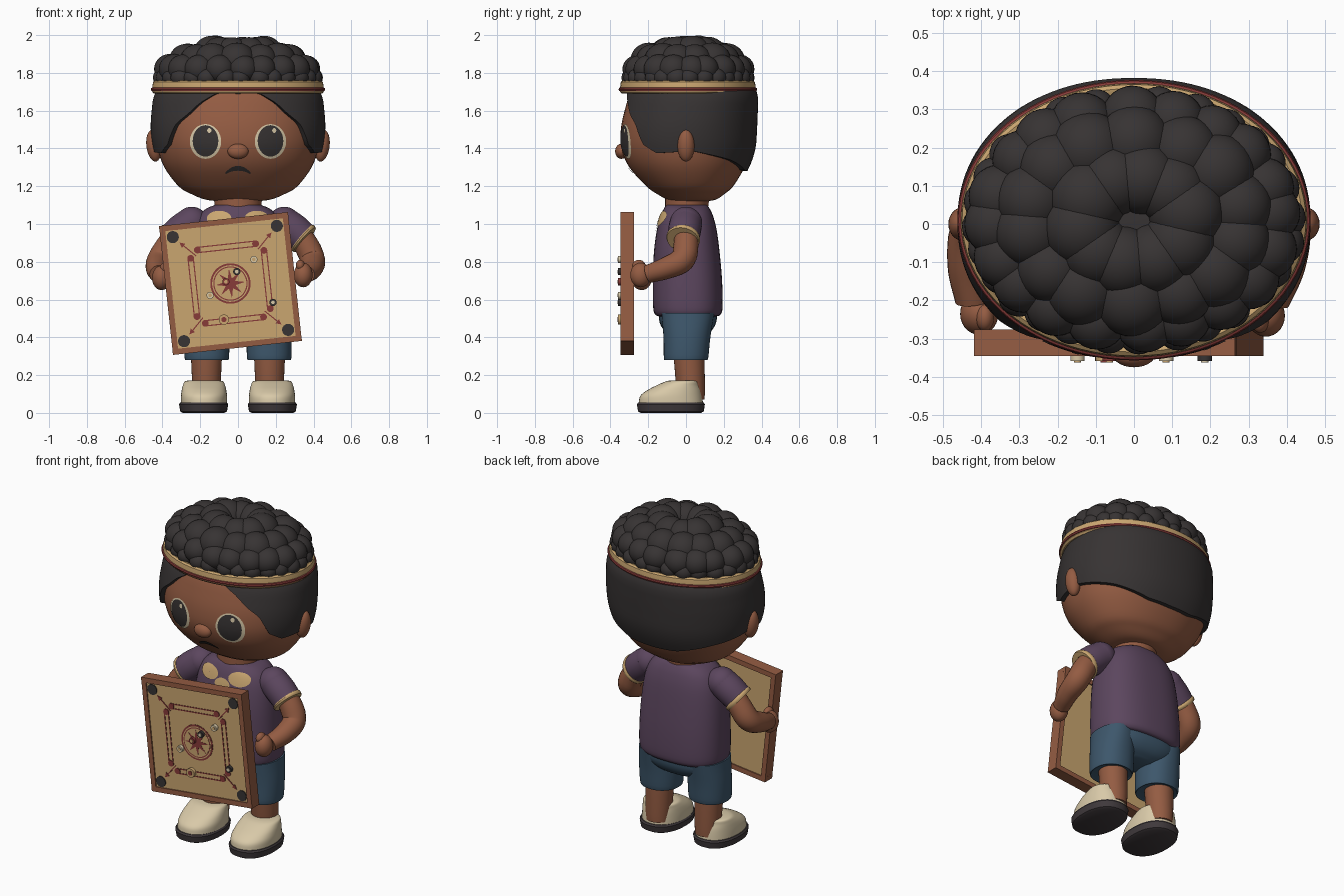
import bpy, bmesh, random
from math import sin, cos, pi, radians, degrees, copysign
from mathutils import Vector, Matrix

if "Cube" in bpy.data.objects:
    bpy.data.objects.remove(bpy.data.objects["Cube"])
random.seed(4)
made = []


def material(name, *srgb):
    lin = [c / 12.92 if c < 0.04 else ((c + 0.055) / 1.055) ** 2.4 for c in srgb]
    m = bpy.data.materials.new(name)
    m.use_nodes = True
    m.diffuse_color = (*lin, 1)
    m.node_tree.nodes["Principled BSDF"].inputs["Base Color"].default_value = (*lin, 1)
    return m


SKIN = material("warm brown", 0.58, 0.36, 0.26)
HAIR = material("soft black", 0.215, 0.2, 0.2)
PURPLE = material("plum", 0.36, 0.275, 0.37)
DENIM = material("denim blue", 0.24, 0.34, 0.42)
TAN = material("tan", 0.79, 0.65, 0.44)
RED = material("dark red", 0.53, 0.23, 0.22)
IVORY = material("ivory", 0.85, 0.79, 0.66)
SOLE = material("sole charcoal", 0.25, 0.225, 0.235)


def finish(name, bm, mat, matrix=None):
    me = bpy.data.meshes.new(name)
    bm.to_mesh(me)
    bm.free()
    me.materials.append(mat)
    ob = bpy.data.objects.new(name, me)
    bpy.context.collection.objects.link(ob)
    if matrix:
        ob.matrix_world = matrix
    made.append(ob)
    return ob


def grid(name, rows, mat, closed=True, caps=False, front=False, matrix=None):
    """Skin a list of point rows."""
    bm = bmesh.new()
    vs = [[bm.verts.new(p) for p in r] for r in rows]
    n = len(rows[0])
    for a, b in zip(vs, vs[1:]):
        for i in range(n if closed else n - 1):
            j = (i + 1) % n
            bm.faces.new((a[i], a[j], b[j], b[i]))
    if caps:
        bm.faces.new(vs[0])
        bm.faces.new(vs[-1])
    bmesh.ops.recalc_face_normals(bm, faces=bm.faces)
    if front and sum(f.normal.y for f in bm.faces) > 0:
        bmesh.ops.reverse_faces(bm, faces=bm.faces)
    return finish(name, bm, mat, matrix)


def dense(rows, k=4):
    """Catmull-Rom refinement of (z, rx, ry, yc) rows."""
    p = [Vector(r) for r in rows]
    p = [2 * p[0] - p[1]] + p + [2 * p[-1] - p[-2]]
    out = []
    for a, b, c, d in zip(p, p[1:], p[2:], p[3:]):
        for i in range(k):
            t = i / k
            out.append(b + (c - a) * t / 2 + (2 * a - 5 * b + 4 * c - d) * t * t / 2
                       + (3 * b - a - 3 * c + d) * t ** 3 / 2)
    return out + [p[-2]]


def section(rows, z):
    for a, b in zip(rows, rows[1:]):
        if a[0] <= z <= b[0]:
            return a.lerp(b, (z - a[0]) / (b[0] - a[0]))
    return rows[-1]


def rim(row, phi, e, grow=0):
    z, rx, ry, yc = row
    s, c = sin(phi), -cos(phi)
    return ((rx + grow) * copysign(abs(s) ** (2 / e), s),
            yc + (ry + grow) * copysign(abs(c) ** (2 / e), c), z)


def loft(name, rows, mat, e=2.0, x=0, n=48, caps=True):
    pts = [[rim(r, 2 * pi * i / n, e) for i in range(n)] for r in rows]
    return grid(name, pts, mat, caps=caps, matrix=Matrix.Translation((x, 0, 0)))


def decal(name, flat, rows, e, off, mat):
    """Thin painted patch that hugs the front of a lofted body."""
    def drop(x, z):
        _, rx, ry, yc = section(rows, z)
        return (x, yc - ry * max(0, 1 - abs(x / rx) ** e) ** (1 / e) - off, z)
    grid(name, [[drop(*p) for p in r] for r in flat], mat, closed=False, front=True)


def oval(cx, cz, rx, rz):
    return [[(cx + rx * k * cos(2 * pi * i / 32) / 6, cz + rz * k * sin(2 * pi * i / 32) / 6)
             for i in range(33)] for k in (0.05, 1, 2, 3, 4, 5, 6)]


def ball(name, loc, size, mat, turn=0):
    bm = bmesh.new()
    bmesh.ops.create_uvsphere(bm, u_segments=28, v_segments=18, radius=1)
    m = Matrix.Translation(loc) @ Matrix.Rotation(turn, 4, 'Y') @ Matrix.Diagonal((*size, 1))
    return finish(name, bm, mat, m)


def tube(name, pts, mat):
    """Smooth tube through (x, y, z, radius) points."""
    c = dense(pts, 6)
    rows = []
    for i, p in enumerate(c):
        d = (c[min(i + 1, len(c) - 1)] - c[max(i - 1, 0)]).to_3d()
        q = d.to_track_quat('Z', 'Y')
        rows.append([p.to_3d() + q @ Vector((cos(a), sin(a), 0)) * p[3]
                     for a in [2 * pi * k / 24 for k in range(24)]])
    return grid(name, rows, mat, caps=True)


# Head, ears, nose
HE = 2.15
head = dense([(1.12, .10, .08, .03), (1.13, .175, .13, .03), (1.16, .25, .18, .025), (1.2, .315, .23, .02),
              (1.3, .39, .305, .005), (1.4, .425, .343, 0), (1.5, .437, .348, .003), (1.6, .432, .34, .015),
              (1.7, .41, .32, .03), (1.8, .31, .24, .03), (1.86, .18, .13, .03)])
loft("head", head, SKIN, HE, n=64)
ball("nose", (0, -.342, 1.385), (.055, .033, .04), SKIN)
for side, s in (("left", 1), ("right", -1)):
    ball(side + "_ear", (s * .445, 0, 1.415), (.04, .045, .085), SKIN, s * .12)
    decal(side + "_eye_white", oval(s * .172, 1.437, .083, .092), head, HE, .004, IVORY)
    decal(side + "_pupil", oval(s * .172, 1.44, .068, .083), head, HE, .008, HAIR)
    decal(side + "_eye_glint", oval(s * .172 + .02, 1.495, .011, .013), head, HE, .011, IVORY)
steps = [i / 12 for i in range(-12, 13)]
decal("moustache", [[(.066 * t, 1.295 - .026 * t * t + w * (.013 - .008 * t * t)) for t in steps]
                    for w in (-1, 0, 1)], head, HE, .007, HAIR)

# Short hair shell that follows a hairline around the head
line = [Vector(p) for p in ((0, 1.70), (14, 1.69), (25, 1.64), (34, 1.58), (44, 1.53), (54, 1.42),
                            (66, 1.375), (95, 1.385), (130, 1.34), (160, 1.285), (180, 1.28), (181, 1.28))]
angles = [2 * pi * i / 120 for i in range(120)]
shell = []
for t in [-1] + [k / 12 for k in range(13)]:
    row = []
    for a in angles:
        low = section(line, degrees(min(a, 2 * pi - a)))[1]
        z = low + (1.74 - low) * max(t, 0)
        row.append(rim(section(head, z), a, HE, -.01 if t < 0 else .025))
    shell.append(row)
grid("short_hair", shell, HAIR)

# Curly top
ball("curl_core", (0, .01, 1.72), (.41, .31, .2), HAIR)
for count, rx, ry, z, r in ((10, .14, .11, 1.9, .094), (14, .275, .205, 1.865, .092),
                            (20, .36, .27, 1.82, .077), (28, .395, .3, 1.775, .052)):
    for i in range(count):
        a = 2 * pi * (i + random.uniform(-.12, .12)) / count + z * 9
        k = r * random.uniform(.93, 1.05)
        ball("curl", (rx * cos(a), .01 + ry * sin(a), z), (k * 1.05, k * 1.05, k), HAIR)


# Headband with a red cord
def band(name, profile, mat):
    loft(name, [(z, r, r - .095, .01) for z, r in profile], mat, n=80, caps=False)


band("headband", ((1.71, .41), (1.692, .425), (1.69, .445), (1.7, .454), (1.73, .453),
                  (1.752, .45), (1.76, .44), (1.757, .425), (1.74, .40)), TAN)
band("headband_cord", ((1.702, .45), (1.705, .459), (1.713, .462), (1.72, .459), (1.724, .45)), RED)

# Neck and shirt
loft("neck", [(1.04, .12, .11, 0), (1.18, .13, .12, .01)], SKIN)
TE = 2.5
torso = dense([(.51, .235, .15, .01), (.52, .255, .172, .01), (.56, .266, .184, .01), (.7, .265, .183, .008),
               (.85, .256, .174, .004), (.97, .238, .158, .004), (1.04, .21, .14, .004),
               (1.08, .17, .122, .004), (1.1, .125, .108, .004)])
loft("shirt", torso, PURPLE, TE)
for x, z, rx, rz in ((-.1, 1.03, .065, .04), (.1, 1.03, .065, .04), (0, .985, .05, .035)):
    decal("shirt_motif", oval(x, z, rx, rz), torso, TE, .006, TAN)

# Arms, sleeves and hands
arms = (("left", 1, [(.28, 0, 1.0, .06), (.36, .0, .89, .066), (.395, -.02, .81, .066),
                     (.39, -.11, .765, .058), (.36, -.2, .735, .048)], (.345, -.24, .73)),
        ("right", -1, [(-.28, 0, 1.0, .06), (-.365, 0, .89, .066), (-.415, -.02, .81, .066),
                       (-.43, -.11, .765, .058), (-.42, -.2, .735, .048)], (-.405, -.235, .715)))
for side, s, pts, hand in arms:
    tube(side + "_arm", pts, SKIN)
    ball(side + "_hand", hand, (.05, .055, .065), SKIN)
    ball(side + "_thumb", (hand[0] - s * .015, hand[1] - .01, hand[2] + .05), (.024, .035, .03), SKIN)
    ball(side + "_shoulder", (s * .245, 0, 1.005), (.088, .086, .086), PURPLE)
    tube(side + "_sleeve", [(s * .245, 0, 1.005, .086), (s * .3, -.008, .965, .087),
                            (s * .35, -.016, .922, .083)], PURPLE)
    tube(side + "_cuff", [(s * .338, -.014, .93, .086), (s * .345, -.015, .924, .09),
                          (s * .354, -.017, .916, .086)], TAN)

    # Legs, shorts and shoes
    loft(side + "_leg", [(.07, .07, .068, .03), (.12, .074, .076, .025), (.32, .083, .082, .015)], SKIN, x=s * .167)
    loft(side + "_shorts_leg", dense([(.283, .105, .105, 0), (.288, .117, .117, 0), (.4, .118, .124, .005),
                                      (.53, .105, .14, .01)]), DENIM, 2.2, s * .165)
    loft(side + "_sole", [(0, .11, .16, -.08), (.008, .124, .174, -.08), (.045, .13, .18, -.08),
                          (.055, .124, .174, -.08)], SOLE, 2.3, s * .182)
    loft(side + "_shoe", dense([(.05, .122, .17, -.08), (.09, .122, .164, -.078), (.12, .118, .143, -.062),
                                (.145, .112, .115, -.042), (.165, .103, .09, -.022), (.172, .085, .07, -.015)]),
         IVORY, 2.2, s * .18)
loft("shorts_hips", dense([(.4, .09, .07, .01), (.43, .19, .12, .01), (.48, .245, .15, .01),
                           (.55, .245, .155, .01)]), DENIM, 2.4)

# Game board, built in its own tilted frame
BOARD = Matrix.Translation((-.04, -.311, .685)) @ Matrix.Rotation(radians(-6.2), 4, 'Y')


def block(name, u, w, size, mat, y=0, turn=0):
    bm = bmesh.new()
    bmesh.ops.create_cube(bm, size=1)
    m = Matrix.Translation((u, y, w)) @ Matrix.Rotation(turn, 4, 'Y') @ Matrix.Diagonal((*size, 1))
    bmesh.ops.transform(bm, matrix=m, verts=bm.verts)
    return finish(name, bm, mat, BOARD)


def plate(name, outline, top, mat, bottom=-.025):
    return grid(name, [[(u, y, w) for u, w in outline] for y in (bottom, top)], mat, caps=True, matrix=BOARD)


def circle(u, w, r, n=24, dip=1.0):
    return [(u + r * (dip if i % 2 else 1) * cos(2 * pi * i / n),
             w + r * (dip if i % 2 else 1) * sin(2 * pi * i / n)) for i in range(n)]


block("board_panel", 0, 0, (.66, .056, .66), TAN)
for s in (-1, 1):
    block("board_rail", 0, s * .328, (.687, .07, .03), SKIN)
    block("board_rail", s * .328, 0, (.03, .07, .63), SKIN)
for k in range(4):
    q = k * pi / 2
    c, s = cos(q), sin(q)

    def spin(u, w):
        return (u * c - w * s, u * s + w * c)

    plate("corner_pocket", circle(*spin(.277, .277), .032), -.033, HAIR)
    for edge in (-.014, .014):
        block("base_line", *spin(0, .195 + edge), (.31, .008, .006), RED, -.027, -q)
    for end in (-.155, .155):
        plate("base_dot", circle(*spin(end, .195), .018), -.033, RED)
    block("arrow_shaft", *spin(.2, .2), (.1, .008, .006), RED, -.027, -q - pi / 4)
    plate("arrow_head", [spin(.245, .245), spin(.215, .235), spin(.235, .215)], -.032, RED)

# Centre rings and star
for name, r, top, mat in (("outer_ring", .107, -.030, RED), ("outer_ring_fill", .097, -.0305, TAN),
                          ("inner_ring", .091, -.031, RED), ("inner_ring_fill", .085, -.0315, TAN)):
    plate(name, circle(0, 0, r, 40), top, mat)
plate("centre_star", circle(0, 0, .078, 16, .36), -.0325, RED)

# Playing pieces
for name, u, w, r, mat in (("light_piece", .137, .113, .019, IVORY), ("light_piece", -.114, -.051, .019, IVORY),
                           ("dark_piece", .04, .059, .019, HAIR), ("dark_piece", .213, -.124, .019, HAIR),
                           ("red_piece", -.023, .012, .019, RED), ("striker", -.055, -.186, .027, TAN)):
    plate(name, circle(u, w, r), -.048, mat)
    plate(name + "_centre", circle(u, w, r * .5), -.051, RED if mat is TAN else IVORY if mat is HAIR else TAN)

# Smooth shading with crisp edges
for ob in made:
    ob.select_set(True)
bpy.context.view_layer.objects.active = made[0]
bpy.ops.object.shade_smooth_by_angle(angle=radians(40))
